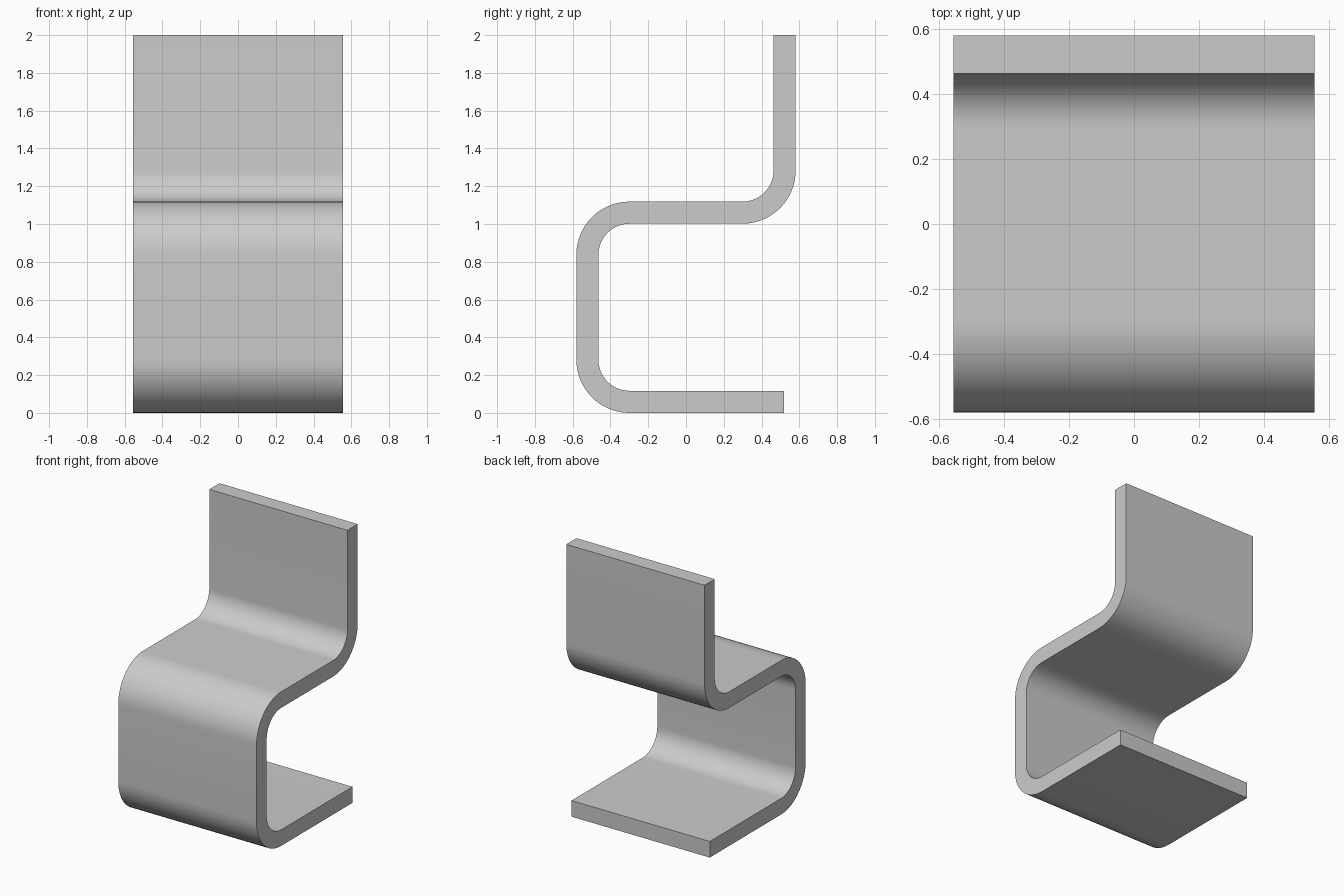
import bpy, bmesh, math
from mathutils import Vector

if "Cube" in bpy.data.objects:
    bpy.data.objects.remove(bpy.data.objects["Cube"])

WIDTH = 1.11
THICK = 0.117
RADIUS = 0.223      # centreline bend radius
STEPS = 16          # segments per bend

grey = bpy.data.materials.new("light_grey")
grey.diffuse_color = (0.6, 0.6, 0.6, 1)
grey.use_nodes = True
grey.node_tree.nodes["Principled BSDF"].inputs["Base Color"].default_value = grey.diffuse_color

# Centreline corners (y, z): foot, front post, seat, backrest
corners = [Vector(p) for p in
           [(0.52, 0.0585), (-0.522, 0.0585), (-0.522, 1.06), (0.522, 1.06), (0.522, 2.0)]]

# Offset both sides of the centreline, rounding each right-angle bend
left, right = [], []


def add_pair(point, normal):
    left.append(point + normal * THICK / 2)
    right.append(point - normal * THICK / 2)


def side(d):
    return Vector((-d.y, d.x))


add_pair(corners[0], side((corners[1] - corners[0]).normalized()))
for a, b, c in zip(corners, corners[1:], corners[2:]):
    d0, d1 = (b - a).normalized(), (c - b).normalized()
    centre = b + (d1 - d0) * RADIUS
    turn = 1 if d0.x * d1.y - d0.y * d1.x > 0 else -1
    for i in range(STEPS + 1):
        t = math.pi / 2 * i / STEPS
        radial = -d1 * math.cos(t) + d0 * math.sin(t)
        add_pair(centre + radial * RADIUS, -radial * turn)
add_pair(corners[-1], side((corners[-1] - corners[-2]).normalized()))

# Extrude the bent strip across the width
bm = bmesh.new()
rings = [[bm.verts.new((x, p.x, p.y)) for x, p in
          ((-WIDTH / 2, l), (WIDTH / 2, l), (WIDTH / 2, r), (-WIDTH / 2, r))]
         for l, r in zip(left, right)]
for r0, r1 in zip(rings, rings[1:]):
    for i in range(4):
        j = (i + 1) % 4
        bm.faces.new((r0[i], r0[j], r1[j], r1[i]))
bm.faces.new(rings[0])
bm.faces.new(rings[-1])
bmesh.ops.recalc_face_normals(bm, faces=bm.faces)
mesh = bpy.data.meshes.new("bent_chair")
bm.to_mesh(mesh)
bm.free()
mesh.materials.append(grey)

chair = bpy.data.objects.new("bent_chair", mesh)
bpy.context.collection.objects.link(chair)
bpy.context.view_layer.objects.active = chair
chair.select_set(True)
bpy.ops.object.shade_smooth_by_angle(angle=math.radians(30))
